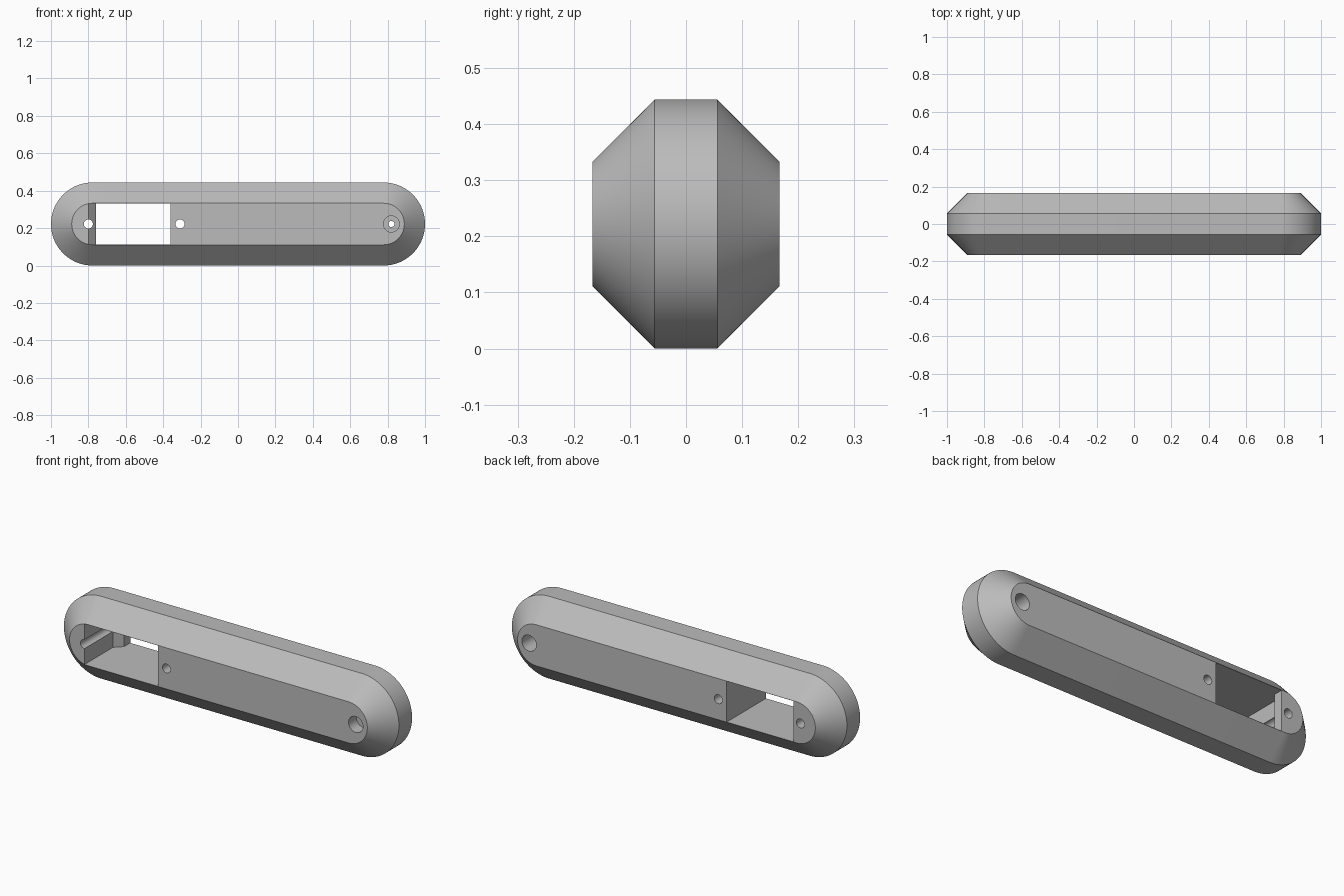
import bpy
import bmesh
import math
from mathutils import Matrix

cube = bpy.data.objects.get("Cube")
if cube:
    bpy.data.objects.remove(cube, do_unlink=True)

RADIUS = 0.222          # outer end radius, also half the height
SPAN = 1 - RADIUS       # distance from centre to each end arc
DEPTH = 0.167           # half thickness
CHAMFER = 0.111
MID = RADIUS            # height of the centre line

grey = bpy.data.materials.new("plain grey")
grey.use_nodes = True
grey.diffuse_color = (0.5, 0.5, 0.5, 1)
grey.node_tree.nodes["Principled BSDF"].inputs["Base Color"].default_value = (0.5, 0.5, 0.5, 1)


def make_object(name, bm):
    bmesh.ops.recalc_face_normals(bm, faces=bm.faces)
    mesh = bpy.data.meshes.new(name)
    bm.to_mesh(mesh)
    bm.free()
    mesh.materials.append(grey)
    obj = bpy.data.objects.new(name, mesh)
    bpy.context.collection.objects.link(obj)
    return obj


def loft(name, rings):
    """Skin equal-length closed rings of points and cap both ends."""
    bm = bmesh.new()
    loops = [[bm.verts.new(p) for p in ring] for ring in rings]
    count = len(loops[0])
    for a, b in zip(loops, loops[1:]):
        for i in range(count):
            j = (i + 1) % count
            bm.faces.new((a[i], a[j], b[j], b[i]))
    bm.faces.new(loops[0])
    bm.faces.new(loops[-1])
    return make_object(name, bm)


def stadium(radius, y, steps=48):
    points = []
    for side, start in ((1, -math.pi / 2), (-1, math.pi / 2)):
        for i in range(steps + 1):
            a = start + math.pi * i / steps
            points.append((side * SPAN + radius * math.cos(a), y, MID + radius * math.sin(a)))
    return points


def drill(name, x, radius, y0, y1):
    bm = bmesh.new()
    place = Matrix.Translation((x, (y0 + y1) / 2, MID)) @ Matrix.Rotation(math.pi / 2, 4, 'X')
    bmesh.ops.create_cone(bm, cap_ends=True, segments=48, radius1=radius,
                          radius2=radius, depth=y1 - y0, matrix=place)
    return make_object(name, bm)


# Chamfered bar with round ends
inner = RADIUS - CHAMFER
edge = DEPTH - CHAMFER
body = loft("handle_body", [stadium(inner, -DEPTH), stadium(RADIUS, -edge),
                            stadium(RADIUS, edge), stadium(inner, DEPTH)])

# Through slot, narrowed by a sloped ledge near the back
slot_plan = [(-0.36, -0.3), (-0.36, 0.3), (-0.76, 0.3), (-0.76, 0.115),
             (-0.80, 0.075), (-0.80, -0.3)]
half = inner - 0.001
slot = loft("slot_cutter", [[(x, y, z) for x, y in slot_plan] for z in (MID - half, MID + half)])

# Screw holes beside the slot, and a hole counterbored from both faces
cutters = [slot,
           drill("end_hole_cutter", -0.80, 0.024, -0.3, 0.3),
           drill("inner_hole_cutter", -0.31, 0.024, -0.3, 0.3),
           drill("pivot_hole_cutter", 0.82, 0.016, -0.3, 0.3),
           drill("front_bore_cutter", 0.82, 0.043, -0.3, -0.10),
           drill("back_bore_cutter", 0.82, 0.043, 0.0, 0.3)]

bpy.ops.object.select_all(action='DESELECT')
body.select_set(True)
bpy.context.view_layer.objects.active = body
for cutter in cutters:
    cut = body.modifiers.new(cutter.name, 'BOOLEAN')
    cut.operation = 'DIFFERENCE'
    cut.solver = 'EXACT'
    cut.object = cutter
    bpy.ops.object.modifier_apply(modifier=cut.name)
    bpy.data.objects.remove(cutter, do_unlink=True)

bpy.ops.object.shade_smooth_by_angle(angle=math.radians(30))
